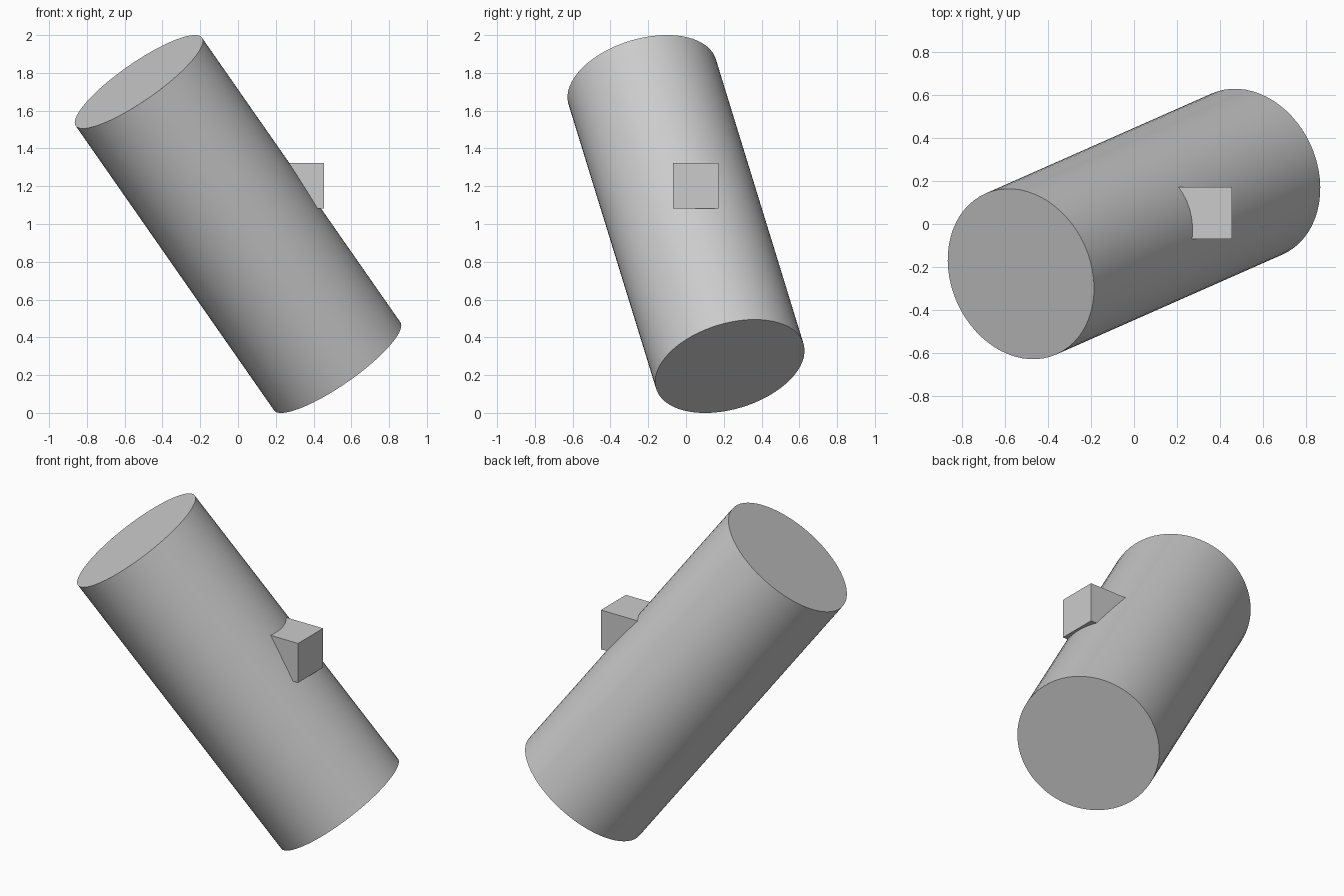
import bpy
import math
from mathutils import Vector

cube = bpy.data.objects.get("Cube")
if cube:
    bpy.data.objects.remove(cube, do_unlink=True)

# One plain grey
grey = bpy.data.materials.new("light_grey")
grey.use_nodes = True
colour = (0.6, 0.6, 0.6, 1.0)
grey.diffuse_color = colour
grey.node_tree.nodes["Principled BSDF"].inputs["Base Color"].default_value = colour

# Leaning cylinder between its two cap centres
bottom = Vector((0.525, 0.232, 0.247))
top = Vector((-0.525, -0.232, 1.753))
axis = top - bottom
bpy.ops.mesh.primitive_cylinder_add(vertices=64, radius=0.408, depth=axis.length,
                                    location=(bottom + top) / 2)
body = bpy.context.object
body.name = "leaning_cylinder"
body.rotation_euler = axis.to_track_quat("Z", "Y").to_euler()
body.data.materials.append(grey)
bpy.ops.object.shade_smooth_by_angle(angle=math.radians(30))

# Upright block set into the cylinder's side
low = Vector((0.19, -0.07, 1.083))
high = Vector((0.455, 0.172, 1.323))
bpy.ops.mesh.primitive_cube_add(size=1, location=(low + high) / 2)
block = bpy.context.object
block.name = "side_block"
block.scale = high - low
block.data.materials.append(grey)
